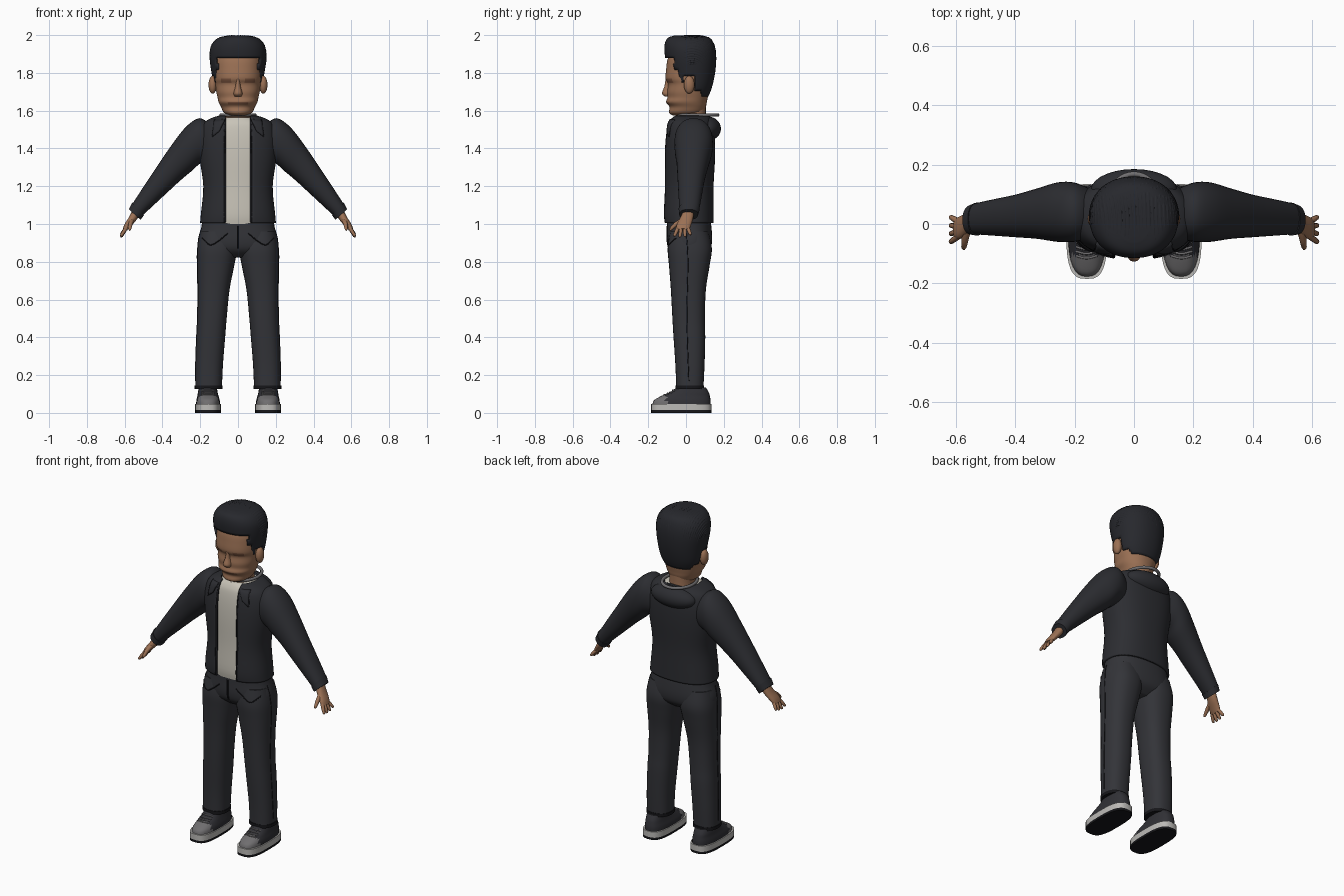
import bpy, bmesh, math, random
from mathutils import Vector
from mathutils.bvhtree import BVHTree

random.seed(4)
if "Cube" in bpy.data.objects:
    bpy.data.objects.remove(bpy.data.objects["Cube"])


def material(name, *rgb):
    mat = bpy.data.materials.new(name)
    mat.use_nodes = True
    mat.diffuse_color = (*rgb, 1)
    mat.node_tree.nodes["Principled BSDF"].inputs["Base Color"].default_value = (*rgb, 1)
    return mat


JACKET = material("jacket charcoal", .025, .026, .031)
TROUSERS = material("trouser charcoal", .033, .034, .04)
HAIR = material("hair black", .02, .021, .026)
SKIN = material("skin", .33, .165, .09)
DEEP_SKIN = material("deep skin", .2, .09, .05)
SHIRT = material("shirt cream", .58, .55, .48)
SEAM = material("seam black", .008, .008, .01)
CANVAS = material("shoe canvas", .03, .03, .036)
GREY = material("rubber grey", .16, .155, .16)
WHITE = material("sole white", .5, .49, .47)
trees = {}


def finish(name, bm, mats, mirror=False, thickness=0):
    """Turn a bmesh into a smooth shaded object and remember its surface."""
    bmesh.ops.recalc_face_normals(bm, faces=bm.faces)
    trees[name] = BVHTree.FromBMesh(bm)
    mesh = bpy.data.meshes.new(name)
    for face in bm.faces:
        face.smooth = True
    bm.to_mesh(mesh)
    bm.free()
    for mat in mats:
        mesh.materials.append(mat)
    mesh.set_sharp_from_angle(angle=math.radians(45))
    ob = bpy.data.objects.new(name, mesh)
    bpy.context.collection.objects.link(ob)
    if thickness:
        mod = ob.modifiers.new("thickness", "SOLIDIFY")
        mod.thickness, mod.offset = thickness, 0
    if mirror:
        ob.modifiers.new("mirror", "MIRROR")
    return ob


def spline(rows, steps):
    """Smooth interpolation through the given cross-sections."""
    out = []
    for i in range(len(rows) - 1):
        quad = [rows[min(max(i + k, 0), len(rows) - 1)] for k in (-1, 0, 1, 2)]
        for s in range(steps):
            t = s / steps
            out.append([b + t / 2 * (c - a + t * (2*a - 5*b + 4*c - d + t * (3*(b - c) + d - a)))
                        for a, b, c, d in zip(*quad)])
    return out + [list(rows[-1])]


def loft(name, rows, mat, power=2.2, segs=32, steps=4, gap=0, mirror=False,
         thickness=0, keep=None, paint=None):
    """Skin rounded sections; a row is xa, za, xb, zb, front y, back y."""
    bm = bmesh.new()
    rings = []
    for xa, za, xb, zb, y0, y1 in spline(rows, steps):
        mid = Vector((xa + xb, y0 + y1, za + zb)) / 2
        u, v = Vector((xb - xa, 0, zb - za)) / 2, Vector((0, y1 - y0, 0)) / 2
        start = math.acos((gap / u.length) ** (power / 2)) if gap else math.pi / 2
        ring = []
        for k in range(segs):
            t = -start + (math.pi + 2 * start) * k / (segs - 1 if gap else segs)
            c, s = (math.copysign(abs(f(t)) ** (2 / power), f(t)) for f in (math.cos, math.sin))
            ring.append(bm.verts.new(mid + u * c + v * s))
        rings.append(ring)
    for low, high in zip(rings, rings[1:]):
        for k in range(segs - 1 if gap else segs):
            j = (k + 1) % segs
            bm.faces.new((low[k], low[j], high[j], high[k]))
    if not gap:
        bm.faces.new(rings[0])
        bm.faces.new(rings[-1])
    if keep:
        bad = [f for f in bm.faces if not keep(f.calc_center_median())]
        bmesh.ops.delete(bm, geom=bad, context="FACES")
    if paint:
        for face in bm.faces:
            face.material_index = int(paint[1](face.calc_center_median()))
    return finish(name, bm, [mat] + ([paint[0]] if paint else []), mirror, thickness)


def upright(rows):
    """Symmetric rows of half width, height, front y, back y."""
    return [(-w, z, w, z, y0, y1) for w, z, y0, y1 in rows]


def offset_rows(rows):
    """Rows of inner x, outer x, height, front y, back y."""
    return [(a, z, b, z, y0, y1) for a, b, z, y0, y1 in rows]


def ball(name, loc, size, mat, mirror=False):
    bm = bmesh.new()
    bmesh.ops.create_uvsphere(bm, u_segments=28, v_segments=16, radius=1)
    for v in bm.verts:
        v.co = Vector(loc) + v.co * Vector(size)
    return finish(name, bm, [mat], mirror)


def tubes(name, paths, mat, cyclic=False):
    """Round strands through points of x, y, z, radius."""
    curve = bpy.data.curves.new(name, "CURVE")
    curve.dimensions, curve.bevel_depth, curve.bevel_resolution = "3D", 1, 2
    curve.use_fill_caps = True
    for path in paths:
        line = curve.splines.new("POLY")
        line.points.add(len(path) - 1)
        line.use_cyclic_u = cyclic
        for point, (x, y, z, r) in zip(line.points, path):
            point.co, point.radius = (x, y, z, 1), r
        line.use_smooth = True
    curve.materials.append(mat)
    bpy.context.collection.objects.link(bpy.data.objects.new(name, curve))


AIM = {"front": (lambda a, b: (a, -3, b), (0, 1, 0)), "back": (lambda a, b: (a, 3, b), (0, -1, 0)),
       "side": (lambda a, b: (3, a, b), (-1, 0, 0)), "top": (lambda a, b: (a, b, 3), (0, 0, -1))}


def drop(targets, view, a, b):
    origin, way = AIM[view]
    hits = [trees[t].ray_cast(Vector(origin(a, b)), Vector(way)) for t in targets]
    hits = [h for h in hits if h[0]]
    return min(hits, key=lambda h: h[3])[0] if hits else None


def seams(name, targets, view, lines, mat=SEAM, r=.003):
    """Draw mirrored lines lying on a surface."""
    paths = []
    for line in lines:
        spots = [drop(targets, view, a, b) for a, b in spline(line, 8)]
        spots = [p for p in spots if p]
        for side in (1, -1):
            paths.append([(side * p.x, p.y, p.z, r) for p in spots])
    tubes(name, [p for p in paths if len(p) > 1], mat)


# Head, with eye and mouth tints
def features(p):
    eyes = .03 < abs(p.x) < .09 and 1.745 < p.z < 1.772
    mouth = abs(p.x) < .055 and 1.632 < p.z < 1.648
    return p.y < -.03 and (eyes or mouth)


loft("head", upright([
    (.045, 1.575, -.07, .05), (.075, 1.59, -.09, .09), (.09, 1.62, -.087, .105),
    (.103, 1.645, -.105, .11), (.108, 1.67, -.098, .115), (.115, 1.7, -.1, .12),
    (.12, 1.74, -.095, .13), (.124, 1.77, -.108, .135), (.124, 1.82, -.105, .135),
    (.118, 1.88, -.095, .13), (.085, 1.94, -.06, .1)]), SKIN, segs=48, paint=(DEEP_SKIN, features))
loft("nose", upright([(.01, 1.77, -.108, -.06), (.014, 1.73, -.114, -.06),
                      (.024, 1.692, -.127, -.06), (.018, 1.675, -.112, -.06)]), SKIN, segs=16)
loft("neck", upright([(.075, 1.5, -.05, .11), (.068, 1.57, -.045, .105), (.07, 1.64, -.04, .105)]), SKIN)
ball("ear", (.134, .017, 1.737), (.022, .028, .047), SKIN, True)


# Hair shell trimmed along the hairline, then combed strands
def hairline(p):
    for edge, limit in ((-.06, 1.88), (-.035, 1.82), (-.008, 1.75), (.045, 1.78), (.08, 1.71)):
        if p.y < edge:
            return p.z > limit
    return p.z > 1.675


loft("hair", upright([
    (.09, 1.66, -.05, .105), (.118, 1.72, -.06, .13), (.134, 1.8, -.085, .148),
    (.144, 1.88, -.104, .154), (.137, 1.94, -.108, .146), (.105, 1.978, -.095, .125),
    (.05, 1.992, -.06, .08)]), HAIR, segs=64, steps=5, thickness=.012, keep=hairline)
strands = []
centre = Vector((0, .02, 1.83))
for i in range(38):
    lean = math.radians(-76 + 4.1 * i)
    first, last = random.uniform(15, 32), random.uniform(188, 215)
    path = []
    for k in range(16):
        turn = math.radians(first + (last - first) * k / 15)
        tilt = lean + .14 * math.sin(turn + .4)
        way = Vector((math.sin(tilt), -math.cos(turn) * math.cos(tilt), math.sin(turn) * math.cos(tilt)))
        hit = trees["hair"].ray_cast(centre, way)[0]
        if hit:
            path.append((*(hit - way * .001), .008 * math.sin(math.pi * (k + 1.5) / 18) + .001))
    if len(path) > 3:
        strands.append(path)
tubes("hair_strands", strands, HAIR)

# Shirt and open jacket
torso = [(.195, 1.005, -.11, .14), (.19, 1.06, -.115, .14), (.178, 1.2, -.11, .14),
         (.198, 1.35, -.11, .148), (.203, 1.45, -.105, .148), (.185, 1.52, -.095, .14),
         (.15, 1.55, -.083, .13), (.1, 1.568, -.07, .12)]
loft("shirt", upright([(w - .015, z - .004, a + .01, b - .015) for w, z, a, b in torso]), SHIRT, 2.4)
loft("jacket", upright(torso), JACKET, 2.4, segs=48, gap=.066, thickness=.012)
ball("hood", (0, .115, 1.505), (.145, .07, .064), JACKET)
tubes("neck_ring", [[(.09 * math.cos(a), .06 + .108 * math.sin(a), 1.577, .009)
                     for a in (math.tau * k / 40 for k in range(40))]], GREY, True)
seams("zip_edges", ["jacket"], "front", [[(.07, 1.01), (.07, 1.25), (.07, 1.55)]], r=.007)
seams("jacket_pockets", ["jacket"], "front", [
    [(.085, 1.355), (.17, 1.385)], [(.11, 1.13), (.16, 1.05)], [(.075, 1.035), (.185, 1.035)]])
seams("jacket_back_seams", ["jacket"], "back", [[(0, 1.415), (.1, 1.42), (.17, 1.43)],
                                             [(0, 1.035), (.185, 1.035)]])

# Collar flaps
bm = bmesh.new()
inner, outer = ((.07, 1.553), (.1, 1.49)), ((.125, 1.55), (.135, 1.462))
grid = []
for i in range(6):
    ends = [Vector(e[0]).lerp(Vector(e[1]), i / 5) for e in (inner, outer)]
    spots = [drop(["jacket"], "front", *ends[0].lerp(ends[1], j / 5)) for j in range(6)]
    grid.append([bm.verts.new(p + Vector((0, -.01, 0))) for p in spots])
for a, b in zip(grid, grid[1:]):
    for j in range(5):
        bm.faces.new((a[j], a[j + 1], b[j + 1], b[j]))
finish("collar_flap", bm, [JACKET], True, .008)
seams("collar_edges", ["collar_flap"], "front", [[(.072, 1.549), (.1, 1.492), (.133, 1.465), (.125, 1.546)]])

# Sleeves and cuffs, top edge to bottom edge
loft("sleeve", [
    (.15, 1.33, .15, 1.53, -.05, .12), (.2, 1.32, .205, 1.56, -.06, .14),
    (.24, 1.285, .275, 1.515, -.06, .14), (.3, 1.235, .35, 1.42, -.05, .12),
    (.36, 1.18, .425, 1.31, -.045, .1), (.43, 1.115, .495, 1.205, -.04, .085),
    (.5, 1.05, .56, 1.105, -.035, .07), (.52, 1.032, .572, 1.085, -.032, .062)],
    JACKET, mirror=True)
loft("cuff", [(.498, 1.046, .56, 1.113, -.039, .072), (.516, 1.022, .578, 1.078, -.036, .064)],
     JACKET, mirror=True)

# Hands
loft("palm", [
    (.525, 1.04, .56, 1.07, -.02, .042), (.545, 1.012, .578, 1.035, -.035, .036),
    (.57, .985, .6, 1.0, -.05, .026), (.588, .965, .61, .975, -.05, .018)], SKIN, segs=20, mirror=True)
fingers = []
for side in (1, -1):
    for k in range(4):
        y, reach = -.042 + .017 * k, (.9, 1, .95, .75)[k]
        splay = .012 * (k - 1.7)
        fingers.append([(side * (.592 + .028 * t), y + splay * t, .98 - .05 * t * reach, r)
                        for t, r in ((0, .01), (.5, .01), (.9, .008), (1, .004))])
    fingers.append([(side * x, y, z, r) for x, y, z, r in (
        (.562, -.02, 1.02, .013), (.57, -.055, .998, .012), (.573, -.078, .975, .009), (.573, -.085, .966, .004))])
tubes("fingers", fingers, SKIN)

# Trousers
loft("trouser_hips", upright([
    (.188, 1.03, -.1, .128), (.195, .98, -.1, .135), (.212, .91, -.1, .138),
    (.2, .86, -.085, .125), (.11, .822, -.04, .08)]), TROUSERS, 2.4)
loft("trouser_leg", offset_rows([
    (.01, .2, .96, -.085, .12), (.005, .215, .87, -.097, .137), (.02, .216, .78, -.09, .125),
    (.045, .213, .65, -.08, .105), (.06, .215, .5, -.072, .1), (.068, .22, .4, -.066, .102),
    (.08, .225, .25, -.056, .098), (.085, .226, .13, -.052, .092)]), TROUSERS, 2.4, mirror=True)
loft("trouser_hem", offset_rows([(.082, .229, .145, -.055, .095), (.082, .229, .126, -.055, .095)]),
     SEAM, 2.4, mirror=True)
legs = ["trouser_hips", "trouser_leg"]
seams("trouser_pockets", legs, "front", [[(.055, .95), (.11, .905), (.15, .89), (.19, .925)],
                                        [(.003, .99), (.003, .87)]])
seams("trouser_side_seam", legs, "side", [[(.0, .97), (.01, .8), (.005, .5), (.015, .17)]], r=.0025)

# Shoes
sole = (.09, .228, -.185, .135)
for name, mat, low, high in (("outsole", SEAM, 0, .014), ("midsole", WHITE, .014, .048)):
    loft(name, offset_rows([(*sole[:2], z, *sole[2:]) for z in (low, high)]), mat, 3, mirror=True)
loft("shoe_upper", offset_rows([
    (.095, .222, .045, -.178, .13), (.097, .22, .068, -.168, .13), (.103, .215, .09, -.13, .126),
    (.108, .212, .11, -.085, .12), (.112, .208, .135, -.05, .105)]), CANVAS, 2.6, mirror=True,
    paint=(GREY, lambda p: p.y < -.105))
seams("shoelaces", ["shoe_upper"], "top", [
    [(.125, y + .008), (.16, y), (.195, y + .008)] for y in (-.115, -.1, -.085, -.07)], GREY, .004)
